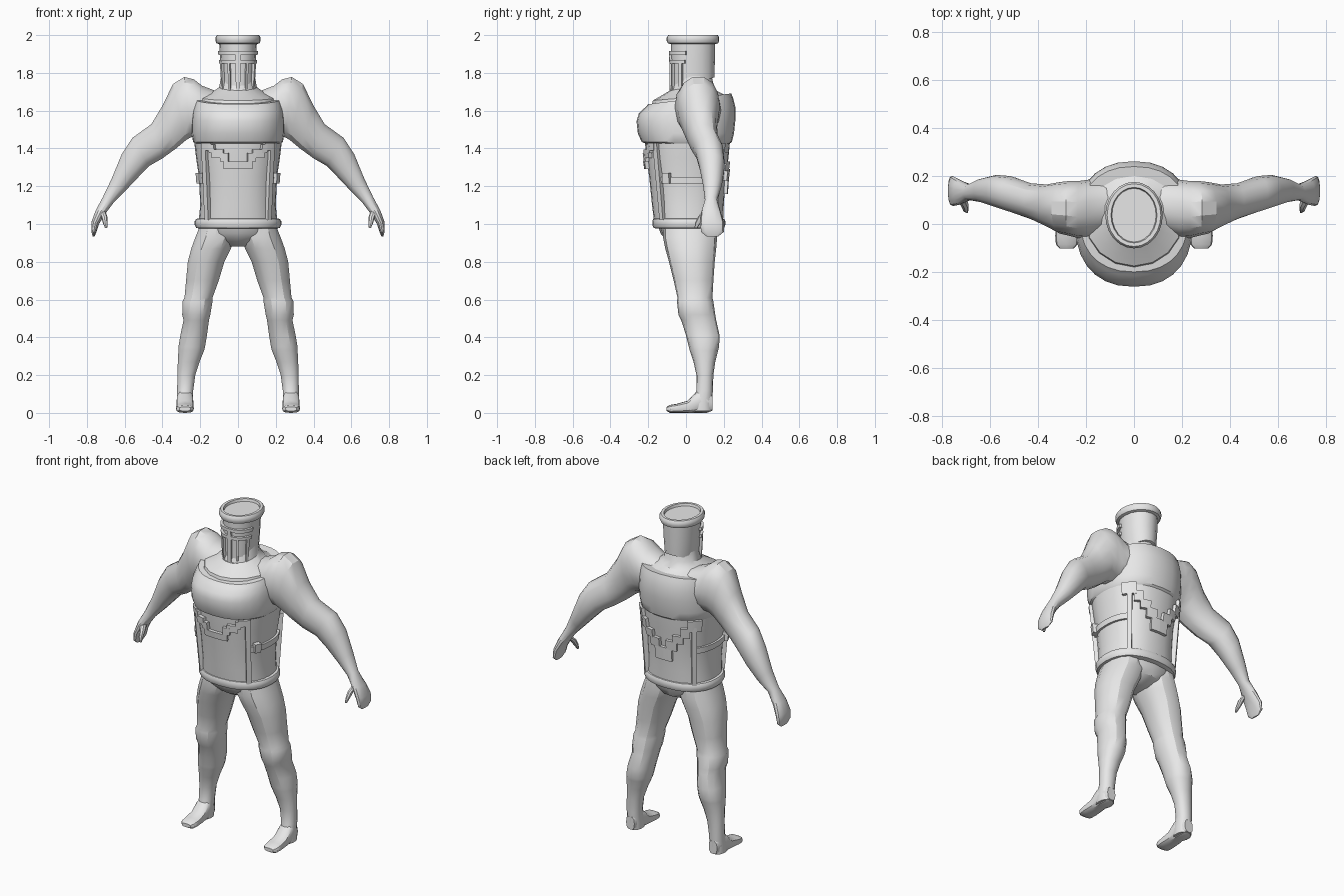
import bpy, bmesh, math
from mathutils import Vector

grey = bpy.data.materials.new("light_grey")
grey.diffuse_color = (0.8, 0.8, 0.8, 1)


def skin(bm, rings):
    """Bridge a list of point rings and cap both ends."""
    vs = [[bm.verts.new(p) for p in r] for r in rings]
    n = len(vs[0])
    for a, b in zip(vs, vs[1:]):
        for i in range(n):
            j = (i + 1) % n
            bm.faces.new((a[i], a[j], b[j], b[i]))
    bm.faces.new(vs[0])
    bm.faces.new(vs[-1])


def finish(bm, name, angle=35):
    bmesh.ops.recalc_face_normals(bm, faces=bm.faces)
    me = bpy.data.meshes.new(name)
    bm.to_mesh(me)
    bm.free()
    ob = bpy.data.objects.new(name, me)
    bpy.context.collection.objects.link(ob)
    me.materials.append(grey)
    bpy.ops.object.select_all(action='DESELECT')
    ob.select_set(True)
    bpy.context.view_layer.objects.active = ob
    bpy.ops.object.shade_smooth_by_angle(angle=math.radians(angle))
    return ob


def power(v, p):
    return math.copysign(abs(v) ** (2 / p), v)


def oval(c, u, v, n, p=2.2):
    c, u, v = Vector(c), Vector(u), Vector(v)
    return [c + u * power(math.sin(t), p) + v * power(math.cos(t), p)
            for t in (2 * math.pi * i / n for i in range(n))]


def body(name, rows, n=28, p=2.3):
    """Stack of ovals; row = z, half width, front y, back y, tilt."""
    bm = bmesh.new()
    skin(bm, [oval((0, (f + b) / 2, z + k * (f + b) / 2), (w, 0, 0),
                   (0, (f - b) / 2, k * (f - b) / 2), n, p) for z, w, f, b, k in rows])
    return finish(bm, name)


def on_surface(rows, a, z, t, p=2.3):
    """Point at angle a (0 is front) and height z, lifted by t."""
    lo, hi = rows[0], rows[-1]
    for r, s in zip(rows, rows[1:]):
        if r[0] <= z <= s[0]:
            lo, hi = r, s
    k = min(1, max(0, (z - lo[0]) / (hi[0] - lo[0])))
    w, f, b = (lo[i] + (hi[i] - lo[i]) * k for i in (1, 2, 3))
    a = math.radians(a)
    return ((w + t) * power(math.sin(a), p),
            (f + b) / 2 - ((b - f) / 2 + t) * power(math.cos(a), p), z)


def panels(name, rows, bits, t=0.012):
    """Raised pieces that follow the body; bit = angle from, to, z from, to."""
    bm = bmesh.new()
    for a0, a1, z0, z1 in bits:
        n = max(2, int((a1 - a0) / 6))
        for s in (1, -1):
            skin(bm, [[on_surface(rows, s * (a0 + (a1 - a0) * i / n), z, h)
                       for h, z in ((-.015, z0), (t, z0), (t, z1), (-.015, z1))]
                      for i in range(n + 1)])
    return finish(bm, name)


# Torso
abdomen = [(.98, .212, -.165, .195, 0), (1.1, .20, -.18, .20, 0), (1.25, .207, -.195, .21, 0),
           (1.35, .222, -.21, .225, 0), (1.46, .235, -.22, .235, 0)]
body("abdomen", abdomen)
chest = [(1.42, .225, -.20, .225, 0), (1.435, .238, -.235, .243, 0), (1.48, .245, -.255, .254, 0),
         (1.55, .245, -.262, .262, .02), (1.60, .24, -.25, .262, .06), (1.64, .232, -.215, .25, .1),
         (1.66, .225, -.20, .24, .13), (1.66, .212, -.187, .227, .13)]
body("chest_plate", chest)
body("collar", [(1.62, .215, -.19, .225, .1), (1.668, .20, -.175, .205, .08),
                (1.69, .145, -.13, .165, .08), (1.72, .10, -.085, .145, .15),
                (1.80, .085, -.05, .13, .1)], 16, 2)

# Belt ring round the hem
body("belt", [(.975, .20, -.155, .185, 0), (.98, .222, -.172, .202, 0), (.995, .229, -.178, .208, 0),
              (1.015, .229, -.178, .208, 0), (1.027, .222, -.174, .203, 0), (1.03, .20, -.165, .19, 0)])

# Straps, side bands and buckles
panels("straps", abdomen, [(42, 50, 1.02, 1.43), (130, 138, 1.02, 1.43)], .016)
panels("side_bands", abdomen, [(50, 130, 1.215, 1.25)], .012)
panels("buckles", abdomen, [(58, 68, 1.215, 1.27)], .03)

# Torn edges on the front and back of the abdomen
front = [(0, 16, 1.29, 1.33), (10, 20, 1.33, 1.375), (16, 32, 1.35, 1.395),
         (28, 36, 1.375, 1.42), (32, 45, 1.39, 1.43)]
back = [(168, 180, 1.16, 1.24), (160, 176, 1.23, 1.29), (150, 166, 1.28, 1.33),
        (140, 154, 1.32, 1.38), (122, 144, 1.36, 1.43)]
panels("torn_front", abdomen, front, .02)
panels("torn_back", abdomen, back, .018)

# Pelvis
body("pelvis", [(.88, .05, -.05, .09, 0), (.91, .12, -.10, .15, 0), (.95, .19, -.135, .17, 0),
                (1.0, .20, -.15, .185, 0)], 16)

# Arms: upper x z, lower x z, front y, back y
arm = [(.10, 1.70, .10, 1.52, -.03, .19), (.19, 1.735, .19, 1.47, -.06, .185),
       (.235, 1.77, .22, 1.46, -.06, .18), (.285, 1.782, .25, 1.455, -.05, .18),
       (.345, 1.745, .275, 1.44, -.04, .175), (.40, 1.63, .33, 1.395, -.01, .165),
       (.46, 1.53, .40, 1.345, .02, .17), (.56, 1.458, .47, 1.305, .05, .20),
       (.617, 1.37, .53, 1.243, .07, .205), (.67, 1.24, .60, 1.17, .09, .19),
       (.715, 1.145, .66, 1.11, .10, .165), (.755, 1.07, .705, 1.05, .08, .185),
       (.777, 1.01, .735, 1.0, .075, .20), (.777, .96, .75, .955, .08, .20),
       (.77, .935, .76, .933, .11, .17)]
# Legs: z, inner x, outer x, front y, back y
leg = [(1.0, .02, .20, -.12, .16), (.93, .012, .228, -.122, .165), (.87, .035, .25, -.11, .16),
       (.80, .07, .268, -.09, .152), (.70, .10, .277, -.065, .145), (.61, .133, .285, -.045, .14),
       (.59, .133, .296, -.048, .145), (.52, .145, .297, -.04, .155), (.49, .152, .29, -.025, .16),
       (.41, .163, .307, .0, .178), (.35, .173, .317, .015, .175), (.33, .178, .317, .02, .17),
       (.27, .202, .32, .04, .155), (.20, .225, .322, .055, .145), (.12, .236, .323, .055, .142),
       (.05, .236, .325, .03, .14), (.01, .237, .325, .03, .138)]
# Feet: y, half width, bottom z, top z
foot = [(.14, .028, .012, .09), (.11, .04, 0, .13), (.06, .045, 0, .115), (.01, .046, 0, .065),
        (-.05, .048, 0, .048), (-.085, .045, 0, .042), (-.102, .03, .01, .032)]
# Thumbs: x, y, z, half size
thumb = [(.722, .115, 1.07, .024), (.708, .085, 1.04, .02), (.703, .063, 1.005, .015),
         (.698, .052, .978, .007)]

for s, side in ((1, "left"), (-1, "right")):
    bm = bmesh.new()
    skin(bm, [oval((s * (ux + lx) / 2, (f + b) / 2, (uz + lz) / 2),
                   (s * (ux - lx) / 2, 0, (uz - lz) / 2), (0, (b - f) / 2, 0), 14)
              for ux, uz, lx, lz, f, b in arm])
    finish(bm, side + "_arm", 30)

    bm = bmesh.new()
    skin(bm, [oval((s * x, y, z), (r * .8, 0, 0), (0, r, 0), 8) for x, y, z, r in thumb])
    finish(bm, side + "_thumb")

    bm = bmesh.new()
    skin(bm, [oval((s * (i + o) / 2, (f + b) / 2, z), ((o - i) / 2, 0, 0), (0, (b - f) / 2, 0), 14)
              for z, i, o, f, b in leg])
    finish(bm, side + "_leg", 30)

    bm = bmesh.new()
    skin(bm, [oval((s * .281, y, (lo + hi) / 2), (w, 0, 0), (0, 0, (hi - lo) / 2), 12, 2.8)
              for y, w, lo, hi in foot])
    finish(bm, side + "_foot")

# Helmet with a sloping lower edge
helmet = [(1.72, .085, -.075, .15, .38), (1.85, .094, -.077, .153, .1), (1.96, .10, -.08, .155, 0)]
body("helmet", helmet, 16, 2.1)

# Helmet rim with a sunken top
body("helmet_rim", [(1.952, .10, -.08, .155, 0), (1.957, .114, -.096, .17, 0),
                    (1.97, .12, -.102, .176, 0), (1.988, .12, -.102, .176, 0),
                    (2.0, .112, -.094, .168, 0), (2.0, .096, -.079, .153, 0),
                    (1.985, .092, -.075, .149, 0)], 24, 2)

# Visor frame, leaving an eye slit under the brow
panels("visor", helmet, [(0, 75, 1.895, 1.915), (0, 72, 1.85, 1.868), (0, 5, 1.69, 1.90),
                         (22, 29, 1.70, 1.86), (55, 64, 1.71, 1.86), (0, 55, 1.69, 1.708)], .011)
